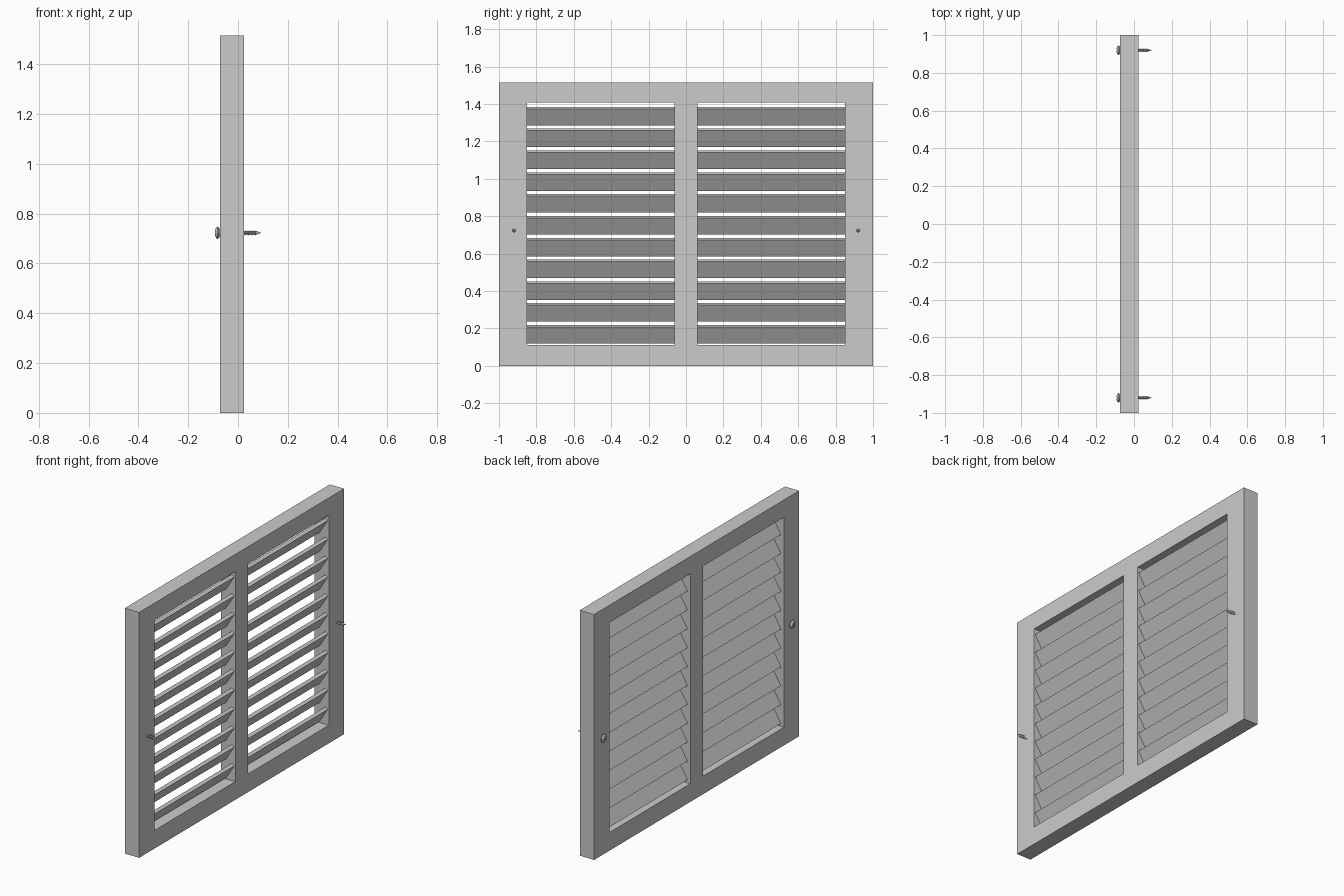
import bpy, bmesh, math
from mathutils import Matrix, Vector

if "Cube" in bpy.data.objects:
    bpy.data.objects.remove(bpy.data.objects["Cube"])

X0, X1 = -0.073, 0.025      # frame depth
SCREW_Z = 0.723


def finish(bm, name):
    bmesh.ops.recalc_face_normals(bm, faces=bm.faces)
    me = bpy.data.meshes.new(name)
    bm.to_mesh(me)
    bm.free()
    ob = bpy.data.objects.new(name, me)
    bpy.context.collection.objects.link(ob)
    return ob


def box(name, loc, size, tilt=0.0):
    bm = bmesh.new()
    m = (Matrix.Translation(loc) @ Matrix.Rotation(tilt, 4, 'Y')
         @ Matrix.Diagonal((*size, 1)))
    bmesh.ops.create_cube(bm, size=1, matrix=m)
    return finish(bm, name)


# Frame: one flat sheet with two window openings, extruded to depth
ys = [-1, -0.85, -0.062, 0.062, 0.85, 1]
zs = [0, 0.112, 1.408, 1.515]
bm = bmesh.new()
grid = [[bm.verts.new((X0, y, z)) for z in zs] for y in ys]
for i in range(5):
    for j in range(3):
        if j == 1 and i in (1, 3):
            continue
        bm.faces.new((grid[i][j], grid[i + 1][j], grid[i + 1][j + 1], grid[i][j + 1]))
ext = bmesh.ops.extrude_face_region(bm, geom=bm.faces[:], use_keep_orig=True)
moved = [g for g in ext['geom'] if isinstance(g, bmesh.types.BMVert)]
bmesh.ops.translate(bm, verts=moved, vec=(X1 - X0, 0, 0))
finish(bm, "frame")

# Louvre slats: tilted boards, high on the +x side
for side, tag in ((-1, "left"), (1, "right")):
    for k in range(11):
        box(f"slat_{tag}_{k + 1}", (-0.018, side * 0.456, 1.335 - 0.1166 * k),
            (0.104, 0.788, 0.02), math.radians(-58))

# Screws: lathed head, shank with thread ridges and a pointed tip
profile = [(-0.093, 0), (-0.093, 0.010), (-0.088, 0.020), (-0.083, 0.0245),
           (-0.080, 0.0245), (-0.069, 0.010), (-0.05, 0.0075), (0.024, 0.0075)]
for k in range(7):
    x = 0.026 + k * 0.007
    profile += [(x, 0.0065), (x + 0.003, 0.0105), (x + 0.005, 0.0065)]
profile += [(0.077, 0.0065), (0.093, 0)]

for side, tag in ((-1, "left"), (1, "right")):
    y = side * 0.92
    bm = bmesh.new()
    vs = [bm.verts.new((x, r, 0)) for x, r in profile]
    edges = [bm.edges.new(p) for p in zip(vs, vs[1:])]
    bmesh.ops.spin(bm, geom=vs + edges, cent=(0, 0, 0), axis=(1, 0, 0),
                   angle=2 * math.pi, steps=20, use_duplicate=False)
    bmesh.ops.remove_doubles(bm, verts=bm.verts, dist=1e-5)
    bmesh.ops.translate(bm, verts=bm.verts, vec=Vector((0, y, SCREW_Z)))
    screw = finish(bm, f"screw_{tag}")
    # Cross recess in the head
    for n, size in enumerate(((0.012, 0.026, 0.006), (0.012, 0.006, 0.026))):
        cutter = box(f"recess_cutter_{tag}_{n}", (-0.092, y, SCREW_Z), size)
        cutter.hide_render = True
        cutter.hide_set(True)
        mod = screw.modifiers.new("recess", 'BOOLEAN')
        mod.operation = 'DIFFERENCE'
        mod.object = cutter
    bpy.context.view_layer.objects.active = screw
    bpy.ops.object.select_all(action='DESELECT')
    screw.select_set(True)
    bpy.ops.object.shade_smooth_by_angle(angle=math.radians(35))
